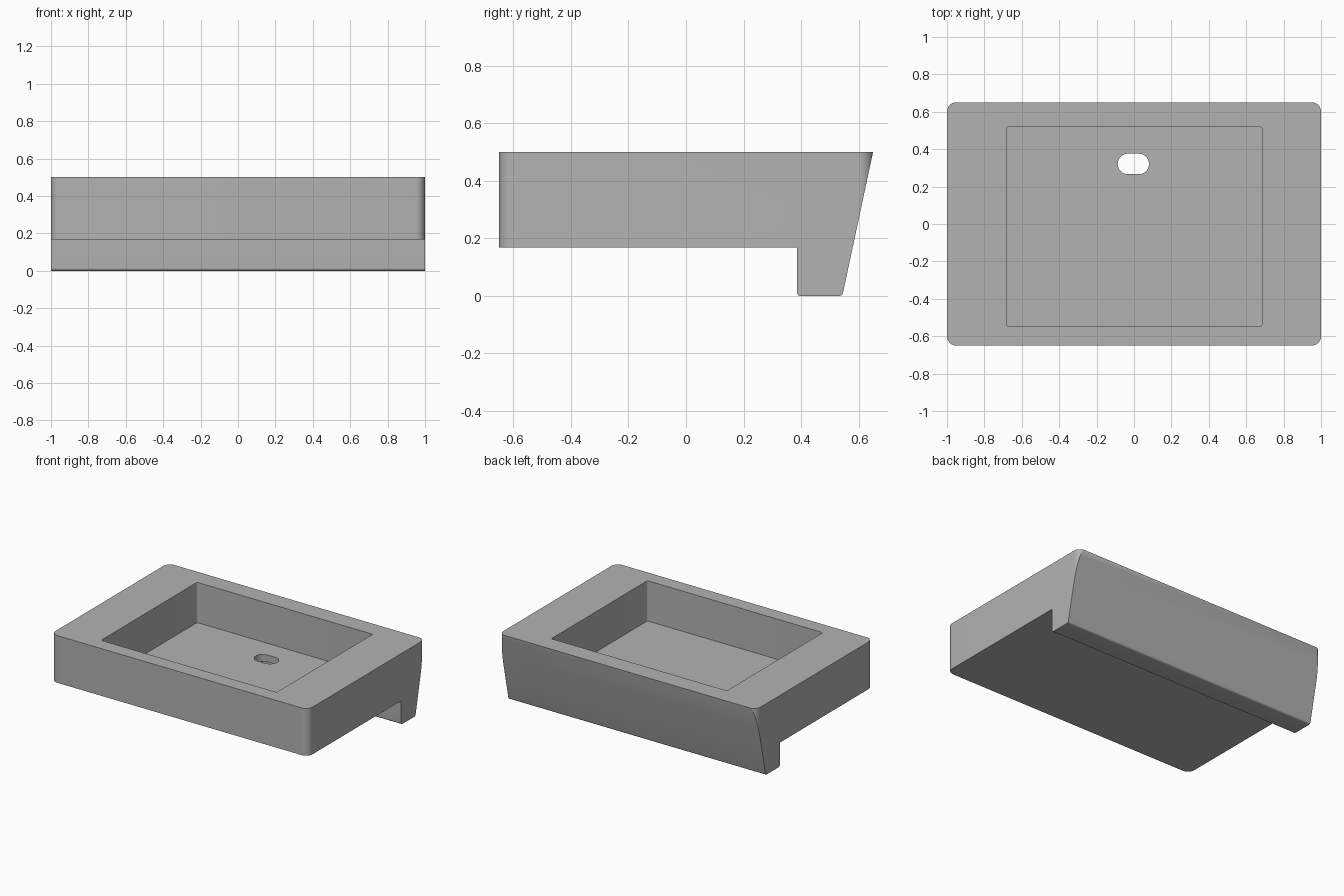
import bpy, bmesh, math
from mathutils import Vector

if "Cube" in bpy.data.objects:
    bpy.data.objects.remove(bpy.data.objects["Cube"])

grey = bpy.data.materials.new("plain grey")
grey.use_nodes = True
grey.diffuse_color = (0.45, 0.45, 0.45, 1)
grey.node_tree.nodes["Principled BSDF"].inputs["Base Color"].default_value = grey.diffuse_color


def rounded_rect(x0, x1, y0, y1, r, steps=10):
    """Outline of a rectangle with round corners, counter-clockwise."""
    centres = [(x1 - r, y1 - r), (x0 + r, y1 - r), (x0 + r, y0 + r), (x1 - r, y0 + r)]
    points = []
    for corner, (cx, cy) in enumerate(centres):
        for i in range(steps + 1):
            a = (corner + i / steps) * math.pi / 2
            points.append((cx + r * math.cos(a), cy + r * math.sin(a)))
    return points


def prism(name, points, direction):
    """Solid made by sweeping a flat outline along a direction."""
    bm = bmesh.new()
    face = bm.faces.new([bm.verts.new(p) for p in points])
    swept = bmesh.ops.extrude_face_region(bm, geom=[face])["geom"]
    bmesh.ops.translate(bm, vec=Vector(direction),
                        verts=[v for v in swept if isinstance(v, bmesh.types.BMVert)])
    bmesh.ops.remove_doubles(bm, verts=bm.verts, dist=1e-5)
    bmesh.ops.recalc_face_normals(bm, faces=bm.faces)
    mesh = bpy.data.meshes.new(name)
    bm.to_mesh(mesh)
    bm.free()
    mesh.materials.append(grey)
    obj = bpy.data.objects.new(name, mesh)
    bpy.context.collection.objects.link(obj)
    return obj


def upright(name, outline, z0, z1):
    return prism(name, [(x, y, z0) for x, y in outline], (0, 0, z1 - z0))


def combine(target, cutter, operation):
    mod = target.modifiers.new(cutter.name, 'BOOLEAN')
    mod.object, mod.operation, mod.solver = cutter, operation, 'EXACT'
    bpy.context.view_layer.objects.active = target
    bpy.ops.object.modifier_apply(modifier=mod.name)
    bpy.data.objects.remove(cutter)


# Side profile: slab with a rear foot and a sloping back
TOP, UNDER, FOOT = 0.5, 0.168, 0.385
r = 0.014
profile = [(-0.8, TOP), (-0.8, UNDER), (FOOT, UNDER)]
for i in range(7):
    a = math.pi + i / 6 * math.pi / 2
    profile.append((FOOT + r + r * math.cos(a), r + r * math.sin(a)))
slope = math.atan2(0.107, TOP)
for i in range(7):
    a = -math.pi / 2 + i / 6 * (math.pi / 2 - slope)
    profile.append((0.532 + r * math.cos(a), r + r * math.sin(a)))
profile.append((0.65, TOP))
basin = prism("basin", [(-1.2, y, z) for y, z in profile], (2.4, 0, 0))

# Rounded plan outline, sunken bowl and drain slot
combine(basin, upright("plan", rounded_rect(-1, 1, -0.65, 0.651, 0.05), -0.3, 0.8), 'INTERSECT')
combine(basin, upright("bowl", rounded_rect(-0.682, 0.684, -0.548, 0.52, 0.012, 5), 0.217, 0.8), 'DIFFERENCE')
combine(basin, upright("drain", rounded_rect(-0.087, 0.08, 0.266, 0.376, 0.0549), 0.05, 0.4), 'DIFFERENCE')

# Smooth rounds, crisp edges
bpy.ops.object.select_all(action='DESELECT')
basin.select_set(True)
bpy.context.view_layer.objects.active = basin
bpy.ops.object.shade_smooth_by_angle(angle=math.radians(25))
